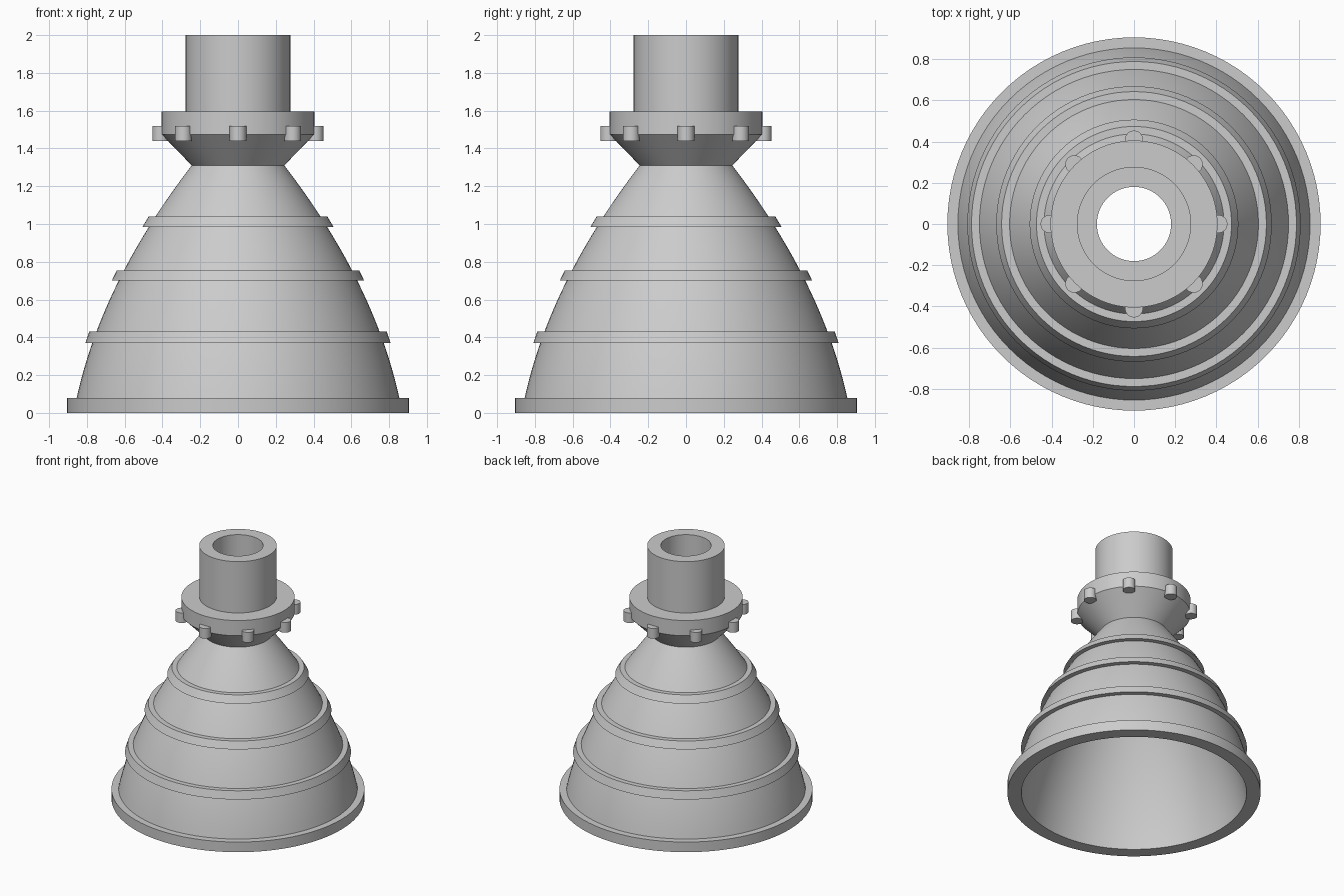
import bpy, bmesh, math

cube = bpy.data.objects.get("Cube")
if cube:
    bpy.data.objects.remove(cube, do_unlink=True)

SEGMENTS = 96
WALL = 0.065
BORE = 0.18

metal = bpy.data.materials.new("light_grey_metal")
metal.use_nodes = True
GREY = (0.6, 0.6, 0.6, 1)
metal.diffuse_color = GREY
metal.node_tree.nodes["Principled BSDF"].inputs["Base Color"].default_value = GREY


def finish(name, bm):
    """Turn a bmesh into a shaded object."""
    bmesh.ops.recalc_face_normals(bm, faces=bm.faces)
    mesh = bpy.data.meshes.new(name)
    bm.to_mesh(mesh)
    bm.free()
    mesh.materials.append(metal)
    obj = bpy.data.objects.new(name, mesh)
    bpy.context.collection.objects.link(obj)
    bpy.ops.object.select_all(action="DESELECT")
    obj.select_set(True)
    bpy.context.view_layer.objects.active = obj
    bpy.ops.object.shade_smooth_by_angle(angle=math.radians(30))
    return obj


def lathe(name, profile):
    """Revolve a closed (radius, height) profile around z."""
    bm = bmesh.new()
    rings = []
    for i in range(SEGMENTS):
        a = math.tau * i / SEGMENTS
        rings.append([bm.verts.new((r * math.cos(a), r * math.sin(a), z)) for r, z in profile])
    n = len(profile)
    for i, ring in enumerate(rings):
        following = rings[(i + 1) % SEGMENTS]
        for j in range(n):
            k = (j + 1) % n
            bm.faces.new((ring[j], following[j], following[k], ring[k]))
    return finish(name, bm)


def bell_radius(z):
    """Outer radius of the parabolic bell."""
    d = z - 0.08
    return 0.854 - 0.22 * d - 0.2237 * d * d


# Bell with its base lip, throat, flared collar and inlet pipe
STEPS = 24
THROAT = 1.31
outer = [(bell_radius(z), z) for z in (0.08 + (THROAT - 0.08) * i / STEPS for i in range(STEPS + 1))]
inner = [(bell_radius(z) - WALL, z) for z in (THROAT * (1 - i / STEPS) for i in range(STEPS + 1))]
lip = [(0.905, 0), (0.905, 0.08)]
collar = [(0.405, 1.475), (0.405, 1.595)]
pipe = [(0.277, 1.595), (0.277, 2), (BORE, 2)]
lathe("nozzle_body", lip + outer + collar + pipe + inner)

# Stiffening bands around the bell
bands = {
    "lower_band": (0.37, 0.43, 0.808, 0.788),
    "middle_band": (0.70, 0.755, 0.668, 0.642),
    "upper_band": (0.985, 1.04, 0.506, 0.473),
}
for name, (low, high, r_low, r_high) in bands.items():
    sunk = 0.02
    lathe(name, [(bell_radius(low) - sunk, low), (r_low, low),
                 (r_high, high), (bell_radius(high) - sunk, high)])

# Round bolts spaced around the collar
BOLTS = 8
for i in range(BOLTS):
    bm = bmesh.new()
    bmesh.ops.create_cone(bm, cap_ends=True, segments=32, radius1=0.044, radius2=0.044, depth=0.08)
    bolt = finish(f"collar_bolt_{i + 1}", bm)
    a = math.tau * i / BOLTS
    bolt.location = (0.409 * math.cos(a), 0.409 * math.sin(a), 1.48)
